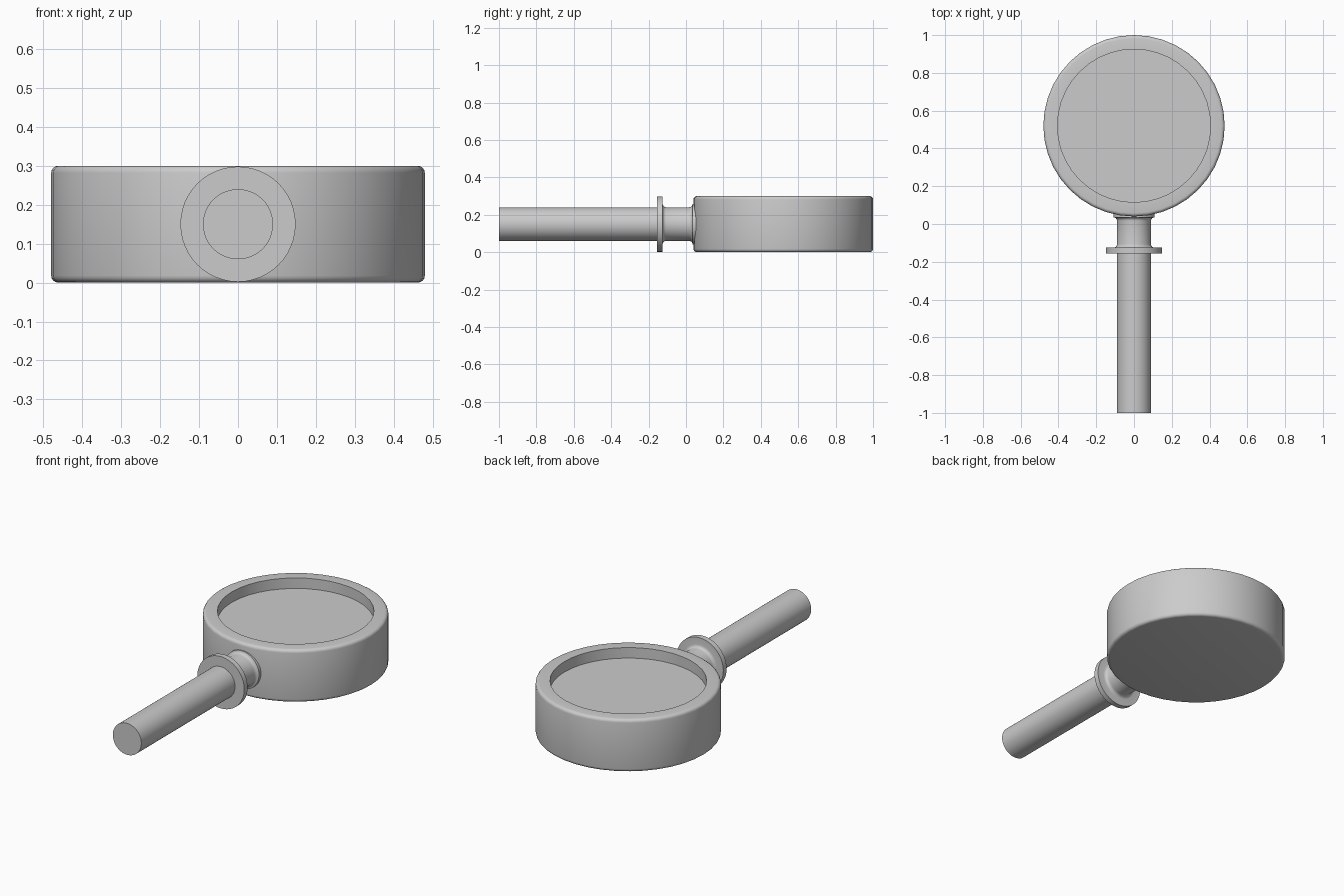
import bpy, bmesh, math
from mathutils import Matrix

if "Cube" in bpy.data.objects:
    bpy.data.objects.remove(bpy.data.objects["Cube"])

grey = bpy.data.materials.new("plain_grey")
grey.use_nodes = True
COLOUR = (0.6, 0.6, 0.6, 1)
grey.diffuse_color = COLOUR
grey.node_tree.nodes["Principled BSDF"].inputs["Base Color"].default_value = COLOUR


def lathe(name, profile, segments, matrix):
    """Revolve (radius, height) points about z; zero radius closes the end."""
    bm = bmesh.new()
    verts = [bm.verts.new((r, 0, h)) for r, h in profile]
    edges = [bm.edges.new(pair) for pair in zip(verts, verts[1:])]
    bmesh.ops.spin(bm, geom=verts + edges, axis=(0, 0, 1), cent=(0, 0, 0),
                   angle=math.tau, steps=segments, use_duplicate=False)
    bmesh.ops.remove_doubles(bm, verts=bm.verts, dist=0.0001)
    bmesh.ops.recalc_face_normals(bm, faces=bm.faces)
    bm.transform(matrix)
    mesh = bpy.data.meshes.new(name)
    bm.to_mesh(mesh)
    bm.free()
    obj = bpy.data.objects.new(name, mesh)
    bpy.context.collection.objects.link(obj)
    mesh.materials.append(grey)
    bpy.ops.object.select_all(action="DESELECT")
    obj.select_set(True)
    bpy.context.view_layer.objects.active = obj
    bpy.ops.object.shade_smooth_by_angle(angle=math.radians(35))
    return obj


def arc(r, h, radius, start, end, steps=4):
    """Quarter-round points about (r, h), angles in degrees."""
    angles = [math.radians(start + (end - start) * i / steps) for i in range(steps + 1)]
    return [(r + radius * math.cos(a), h + radius * math.sin(a)) for a in angles]


R, H, ROUND = 0.48, 0.30, 0.018
INNER, FLOOR = 0.405, 0.24

# Round head with softened outer edges and a recessed top
head = ([(0, 0)] + arc(R - ROUND, ROUND, ROUND, -90, 0)
        + arc(R - ROUND, H - ROUND, ROUND, 0, 90)
        + [(INNER, H), (INNER, FLOOR), (0, FLOOR)])
lathe("head", head, 40, Matrix.Translation((0, 0.52, 0)))

# Handle, guard collar and filleted neck; the profile runs along y
GRIP, GUARD, FILLET = 0.09, 0.148, 0.018
handle = ([(0, -1), (GRIP, -1), (GRIP, -0.155), (GUARD, -0.155), (GUARD, -0.125)]
          + arc(GRIP + FILLET, -0.125 + FILLET, FILLET, 270, 180)
          + arc(GRIP + FILLET, 0.035 - FILLET, FILLET, 180, 90)
          + [(GRIP + FILLET, 0.07), (0, 0.07)])
along_y = Matrix.Translation((0, 0, 0.15)) @ Matrix.Rotation(-math.pi / 2, 4, "X")
lathe("handle", handle, 48, along_y)
